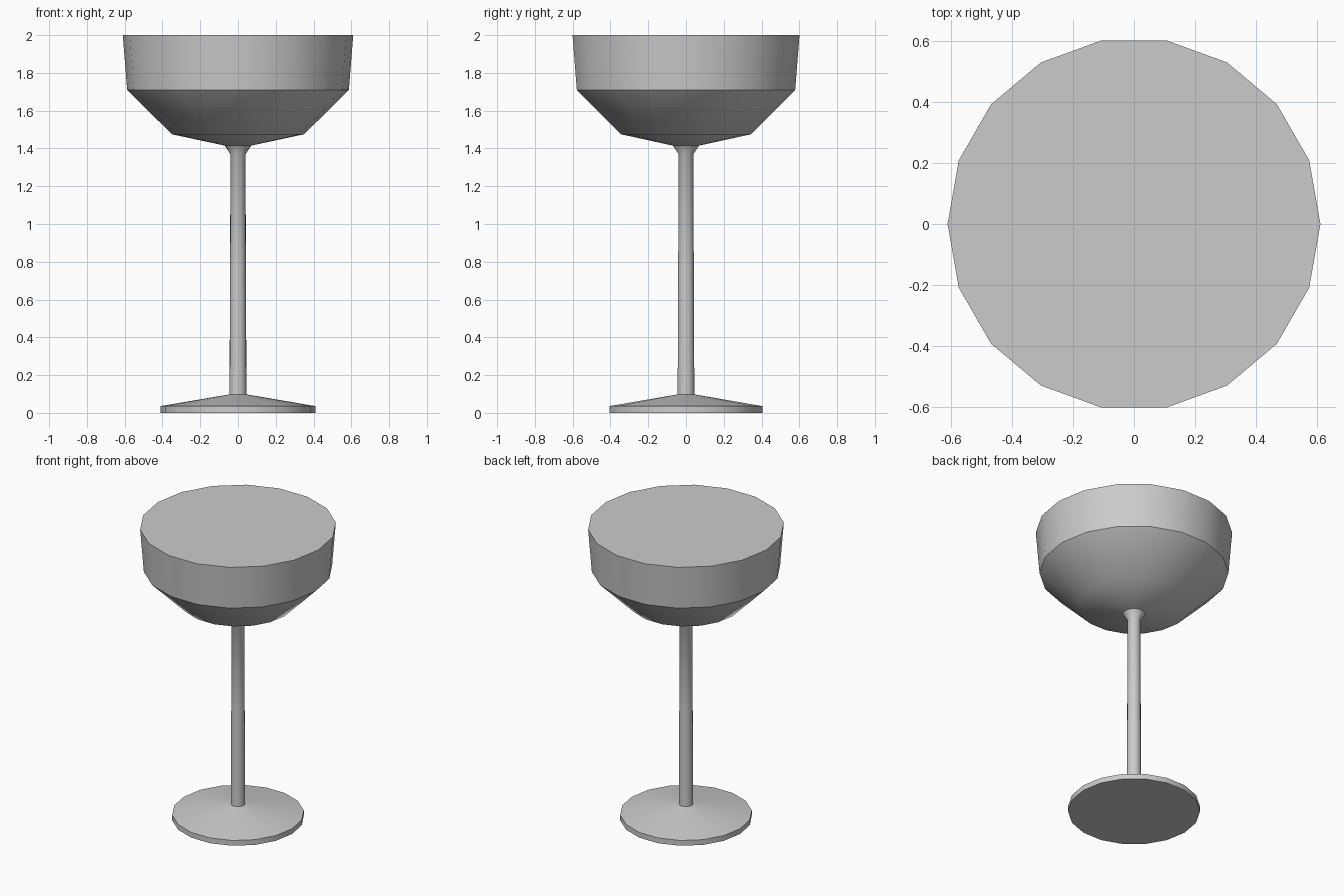
import bpy, bmesh, math

if "Cube" in bpy.data.objects:
    bpy.data.objects.remove(bpy.data.objects["Cube"])

SIDES = 18


def lathe(name, profile, cap_bottom=False, cap_top=False):
    """Revolve (radius, z) points around z, with optional flat end caps."""
    bm = bmesh.new()
    rings = [[bm.verts.new((r * math.cos(math.tau * i / SIDES),
                            r * math.sin(math.tau * i / SIDES), z))
              for i in range(SIDES)] for r, z in profile]
    for low, high in zip(rings, rings[1:]):
        for i in range(SIDES):
            j = (i + 1) % SIDES
            bm.faces.new((low[i], low[j], high[j], high[i]))
    if cap_bottom:
        bm.faces.new(rings[0][::-1])
    if cap_top:
        bm.faces.new(rings[-1])
    mesh = bpy.data.meshes.new(name)
    bm.to_mesh(mesh)
    bm.free()
    obj = bpy.data.objects.new(name, mesh)
    bpy.context.collection.objects.link(obj)
    bpy.ops.object.select_all(action='DESELECT')
    obj.select_set(True)
    bpy.context.view_layer.objects.active = obj
    bpy.ops.object.shade_smooth_by_angle(angle=math.radians(36))
    return obj


# Round foot with a shallow cone on top
lathe("foot", [(0.41, 0), (0.41, 0.036), (0.045, 0.098)], cap_bottom=True)

# Slim stem, flaring out under the bowl
lathe("stem", [(0.045, 0.098), (0.042, 0.75), (0.04, 1.37), (0.07, 1.415)])

# Wide bowl, filled flat to the rim
lathe("bowl", [(0.07, 1.415), (0.35, 1.475), (0.587, 1.71), (0.61, 2.0)], cap_top=True)
